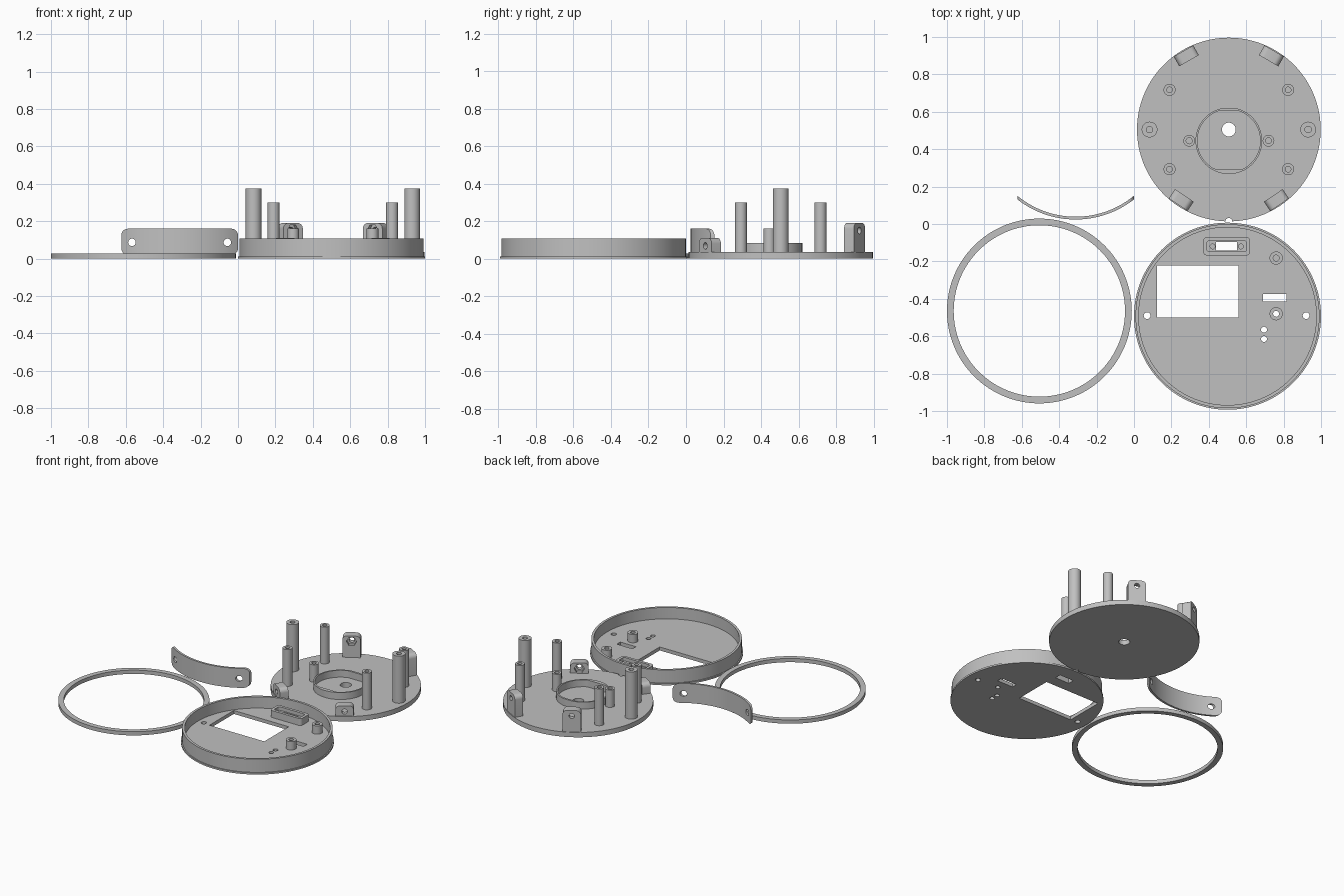
import bpy, bmesh, math
from mathutils import Matrix, Vector

if "Cube" in bpy.data.objects:
    bpy.data.objects.remove(bpy.data.objects["Cube"])

grey = bpy.data.materials.new("plain grey")
grey.diffuse_color = (0.53, 0.53, 0.53, 1)
grey.use_nodes = True
grey.node_tree.nodes["Principled BSDF"].inputs["Base Color"].default_value = grey.diffuse_color


def circle(r, n=32, x=0, y=0):
    return [(x + r * math.cos(2 * math.pi * i / n), y + r * math.sin(2 * math.pi * i / n)) for i in range(n)]


def rounded(x0, x1, y0, y1, r, square_base=False, n=6):
    """Rectangle with rounded corners, optionally only the upper two."""
    pts = []
    for k, (x, y) in enumerate([(x1, y1), (x0, y1), (x0, y0), (x1, y0)]):
        if square_base and k > 1:
            pts.append((x, y))
            continue
        cx, cy = x + (-r if x == x1 else r), y + (-r if y == y1 else r)
        for i in range(n + 1):
            a = math.pi / 2 * (k + i / n)
            pts.append((cx + r * math.cos(a), cy + r * math.sin(a)))
    return pts


def finish(bm, name):
    bmesh.ops.recalc_face_normals(bm, faces=bm.faces)
    me = bpy.data.meshes.new(name)
    bm.to_mesh(me)
    bm.free()
    me.materials.append(grey)
    ob = bpy.data.objects.new(name, me)
    bpy.context.collection.objects.link(ob)
    return ob


def prism(name, pts, a, b, m=Matrix()):
    """Extrude an outline from a to b along local z."""
    bm = bmesh.new()
    low = [bm.verts.new(m @ Vector((x, y, a))) for x, y in pts]
    top = [bm.verts.new(m @ Vector((x, y, b))) for x, y in pts]
    bm.faces.new(low)
    bm.faces.new(top)
    for i in range(len(pts)):
        j = (i + 1) % len(pts)
        bm.faces.new((low[i], low[j], top[j], top[i]))
    return finish(bm, name)


def tube(name, outer, inner, a, b):
    """Hollow extrusion between two outlines with equal point counts."""
    bm = bmesh.new()
    loops = [[bm.verts.new((x, y, z)) for x, y in p]
             for p, z in ((outer, a), (outer, b), (inner, b), (inner, a))]
    n = len(outer)
    for k in range(4):
        p, q = loops[k], loops[(k + 1) % 4]
        for i in range(n):
            j = (i + 1) % n
            bm.faces.new((p[i], p[j], q[j], q[i]))
    return finish(bm, name)


def post(name, x, y, ro, ri, a, b):
    return tube(name, circle(ro, 32, x, y), circle(ri, 32, x, y), a, b)


def boolean(ob, cutters, op='DIFFERENCE'):
    for c in cutters:
        mod = ob.modifiers.new("cut", 'BOOLEAN')
        mod.operation, mod.object, mod.solver = op, c, 'EXACT'
    bpy.context.view_layer.update()
    me = bpy.data.meshes.new_from_object(ob.evaluated_get(bpy.context.evaluated_depsgraph_get()))
    ob.modifiers.clear()
    ob.data = me
    for c in cutters:
        bpy.data.objects.remove(c)


def hole(x, y, r, a=-0.1, b=0.2):
    return prism("cutter", circle(r, 32, x, y), a, b)


def rect(x0, x1, y0, y1):
    return [(x0, y0), (x1, y0), (x1, y1), (x0, y1)]


# Base plate with centre hole and rim notch
BX, BY, BR, BT = 0.507, 0.505, 0.491, 0.035
plate = prism("base_plate", circle(BR, 128, BX, BY), 0, BT)
boolean(plate, [hole(BX, BY, 0.037), hole(BX, BY - BR, 0.018)])

# Motor cup: round wall with flats inside
cy = 0.445
inner = [(x, max(0.295, min(0.605, y))) for x, y in circle(0.168, 96, BX, cy)]
outer = [(x, min(0.62, y)) for x, y in circle(0.178, 96, BX, cy)]
tube("motor_cup", outer, inner, BT, 0.085)

# Mirrored standoffs on the base plate
for s, side in ((-1, "left"), (1, "right")):
    post("tall_post_" + side, BX + s * 0.424, BY, 0.042, 0.017, BT, 0.375)
    post("motor_post_" + side, BX + s * 0.212, cy, 0.031, 0.016, BT, 0.16)
    for t, end in ((-1, "front"), (1, "back")):
        post(f"board_post_{end}_{side}", BX + s * 0.317, BY + t * 0.212, 0.032, 0.015, BT, 0.30)

# Rim tabs with screw hole and nut pocket: (angle, top, hole height)
for name, deg, top, hz in (("back_tab_right", 60, 0.19, 0.15), ("back_tab_left", 120, 0.19, 0.15),
                           ("front_tab_left", 236, 0.11, 0.068), ("front_tab_right", 304, 0.11, 0.068)):
    a = math.radians(deg)
    # local x = tangent, local y = up, local z = outward
    m = Matrix(((-math.sin(a), 0, math.cos(a), BX), (math.cos(a), 0, math.sin(a), BY),
                (0, 1, 0, 0), (0, 0, 0, 1)))
    tab = prism(name, rounded(-0.06, 0.06, BT, top, 0.03, True), 0.425, 0.485, m)
    boolean(tab, [prism("cutter", circle(0.018, 24, 0, hz), 0.3, 0.6, m),
                  prism("cutter", circle(0.034, 6, 0, hz), 0.3, 0.45, m)])

# Cover shell: flange and wall hollowed into a tray
SX, SY, FT = 0.5, -0.493, 0.025
tube("cover_flange", circle(0.5, 128, SX, SY), circle(0.485, 128, SX, SY), 0, 0.012)
shell = prism("cover_shell", circle(0.492, 128, SX, SY), 0, 0.107)
boolean(shell, [
    prism("cutter", circle(0.475, 128, SX, SY), FT, 0.3),
    prism("cutter", rect(0.122, 0.56, -0.5, -0.222), -0.1, 0.2),      # display window
    prism("cutter", rect(0.69, 0.815, -0.415, -0.375), -0.1, 0.2),    # switch slot
    prism("cutter", rect(0.438, 0.55, -0.142, -0.097), -0.1, 0.2),    # socket slot
    hole(0.07, -0.49, 0.018), hole(0.92, -0.49, 0.018),
    hole(0.695, -0.565, 0.016), hole(0.695, -0.615, 0.016),
    hole(0.76, -0.48, 0.016)])

# Socket frame around the slot, with a recessed floor
frame = prism("socket_frame", rounded(0.37, 0.62, -0.168, -0.07, 0.02), FT, 0.075)
boolean(frame, [prism("cutter", rounded(0.39, 0.6, -0.148, -0.09, 0.012), 0.05, 0.2),
                prism("cutter", rect(0.438, 0.55, -0.142, -0.097), 0, 0.2),
                hole(0.42, -0.12, 0.013, 0.03), hole(0.572, -0.12, 0.013, 0.03)])

# Button posts in the cover
post("button_post_back", 0.76, -0.182, 0.035, 0.016, FT, 0.085)
post("button_post_front", 0.76, -0.48, 0.035, 0.016, FT, 0.085)

# Flat retaining ring
tube("retaining_ring", circle(0.494, 128, -0.506, -0.465), circle(0.458, 128, -0.506, -0.465), 0, 0.027)

# Curved strap: arc band trimmed to a rounded outline and drilled
X, R, T, N = -0.312, 0.505, 0.015, 48
arc = [math.radians(-90 + 84 * (i / N - 0.5)) for i in range(N + 1)]
ring_y = 0.024 + R
band = [(X + R * math.cos(a), ring_y + R * math.sin(a)) for a in arc]
band += [(X + (R - T) * math.cos(a), ring_y + (R - T) * math.sin(a)) for a in reversed(arc)]
strap = prism("curved_strap", band, 0, 0.2)
upright = Matrix.Rotation(math.pi / 2, 4, 'X')  # local y becomes up
boolean(strap, [prism("cutter", rounded(X - 0.312, X + 0.312, 0.02, 0.16, 0.035), -0.5, 0.5, upright)], 'INTERSECT')
boolean(strap, [prism("cutter", circle(0.02, 24, X + s * 0.255, 0.087), -0.5, 0.5, upright) for s in (-1, 1)])

# Smooth the round walls, keep hard edges
bpy.ops.object.select_all(action='SELECT')
bpy.context.view_layer.objects.active = shell
bpy.ops.object.shade_smooth_by_angle(angle=math.radians(30))
